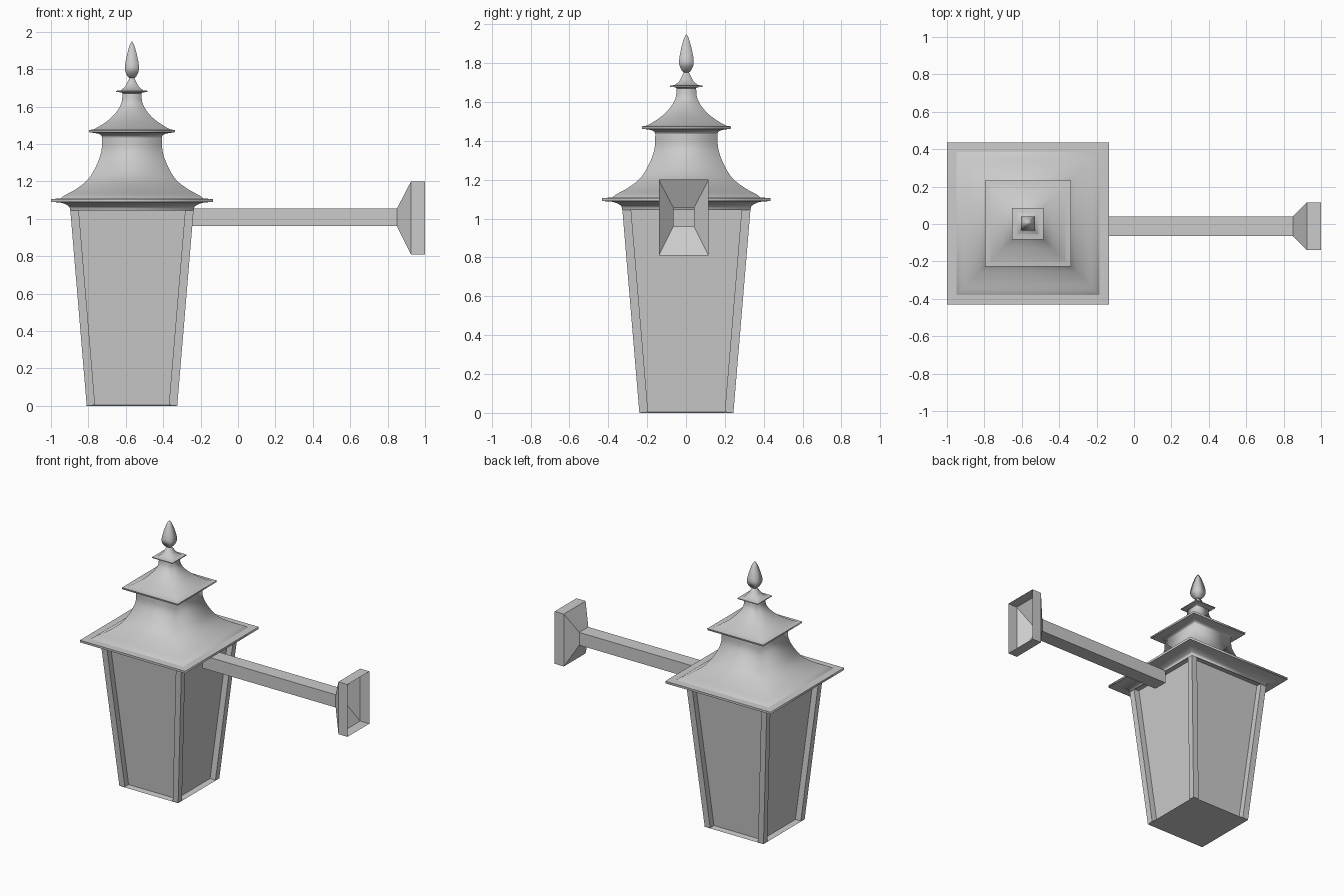
import bpy, bmesh
from mathutils import Vector
from math import radians

if "Cube" in bpy.data.objects:
    bpy.data.objects.remove(bpy.data.objects["Cube"])

CX, CY = -0.567, 0.002      # lantern axis
ARM_Y = -0.012              # arm and wall plate axis


def finish(name, bm, smooth=False):
    me = bpy.data.meshes.new(name)
    bm.to_mesh(me)
    bm.free()
    ob = bpy.data.objects.new(name, me)
    bpy.context.collection.objects.link(ob)
    for p in me.polygons:
        p.use_smooth = smooth
    return ob


def bridge(bm, a, b):
    n = len(a)
    return [bm.faces.new((a[i], a[(i + 1) % n], b[(i + 1) % n], b[i])) for i in range(n)]


def square(bm, r, z):
    return [bm.verts.new((CX + sx * r, CY + sy * r, z))
            for sx, sy in ((-1, -1), (1, -1), (1, 1), (-1, 1))]


def curve(pts, n=4):
    # smooth curve through (half width, height) points
    p = [Vector(q) for q in pts]
    p = [2 * p[0] - p[1]] + p + [2 * p[-1] - p[-2]]
    out = []
    for i in range(1, len(p) - 2):
        a, b, c, d = p[i - 1:i + 3]
        for k in range(n):
            t = k / n
            out.append(0.5 * (2 * b + (c - a) * t + (2 * a - 5 * b + 4 * c - d) * t * t
                              + (3 * b - a - 3 * c + d) * t ** 3))
    return out + [p[-2]]


def square_loft(name, profile):
    # square rings, smooth around the corners, sharp where the profile turns hard
    bm = bmesh.new()
    rings = [square(bm, max(r, 0.001), z) for r, z in profile]
    for a, b in zip(rings, rings[1:]):
        bridge(bm, a, b)
    for i in range(1, len(profile) - 1):
        d1, d2 = profile[i] - profile[i - 1], profile[i + 1] - profile[i]
        if d1.angle(d2) > radians(35):
            for k in range(4):
                bm.edges.get((rings[i][k], rings[i][(k + 1) % 4])).smooth = False
    return finish(name, bm, True)


# tapered body with recessed panes
bm = bmesh.new()
low, high = square(bm, 0.242, 0), square(bm, 0.33, 1.05)
bm.faces.new(low[::-1])
sides = bridge(bm, low, high)
bmesh.ops.inset_individual(bm, faces=sides, thickness=0.071, use_even_offset=True)
res = bmesh.ops.inset_individual(bm, faces=sides, thickness=0.0005, depth=-0.045)
finish("lantern_body", bm)

# three flared roof tiers, each a curved underside, thin rim and concave slope
square_loft("lower_roof",
            curve([(0.33, 1.045), (0.336, 1.065), (0.36, 1.08), (0.385, 1.087)])
            + [Vector((0.433, 1.09)), Vector((0.433, 1.106))]
            + curve([(0.382, 1.108), (0.36, 1.125), (0.30, 1.158), (0.235, 1.21),
                     (0.19, 1.285), (0.164, 1.36), (0.16, 1.435)]))
square_loft("middle_roof",
            curve([(0.16, 1.435), (0.165, 1.447), (0.185, 1.456), (0.228, 1.462)], 3)
            + [Vector((0.23, 1.474))]
            + curve([(0.205, 1.478), (0.17, 1.497), (0.12, 1.532), (0.08, 1.575),
                     (0.056, 1.62), (0.05, 1.67)]))
square_loft("top_roof",
            curve([(0.05, 1.67), (0.056, 1.675), (0.084, 1.678)], 2)
            + [Vector((0.084, 1.684))]
            + curve([(0.06, 1.687), (0.038, 1.705), (0.024, 1.73), (0.013, 1.752)], 3))
square_loft("finial",
            curve([(0.013, 1.752), (0.024, 1.762), (0.036, 1.79), (0.037, 1.82),
                   (0.028, 1.87), (0.013, 1.925), (0.001, 1.948)]))


# hollow wall arm flaring into an open-backed wall plate
def section(bm, x, hy, z0, z1):
    return [bm.verts.new((x, ARM_Y + s * hy, z))
            for s, z in ((-1, z0), (1, z0), (1, z1), (-1, z1))]


def tube(name, sections):
    bm = bmesh.new()
    rings = [section(bm, *s) for s in sections]
    for a, b in zip(rings, rings[1:]):
        bridge(bm, b, a)
    return finish(name, bm)


tube("wall_arm", [(-0.245, 0.053, 0.96, 1.055), (0.85, 0.053, 0.96, 1.055)])
tube("wall_plate", [(0.85, 0.053, 0.96, 1.055), (0.925, 0.128, 0.81, 1.2), (1.0, 0.128, 0.81, 1.2)])
